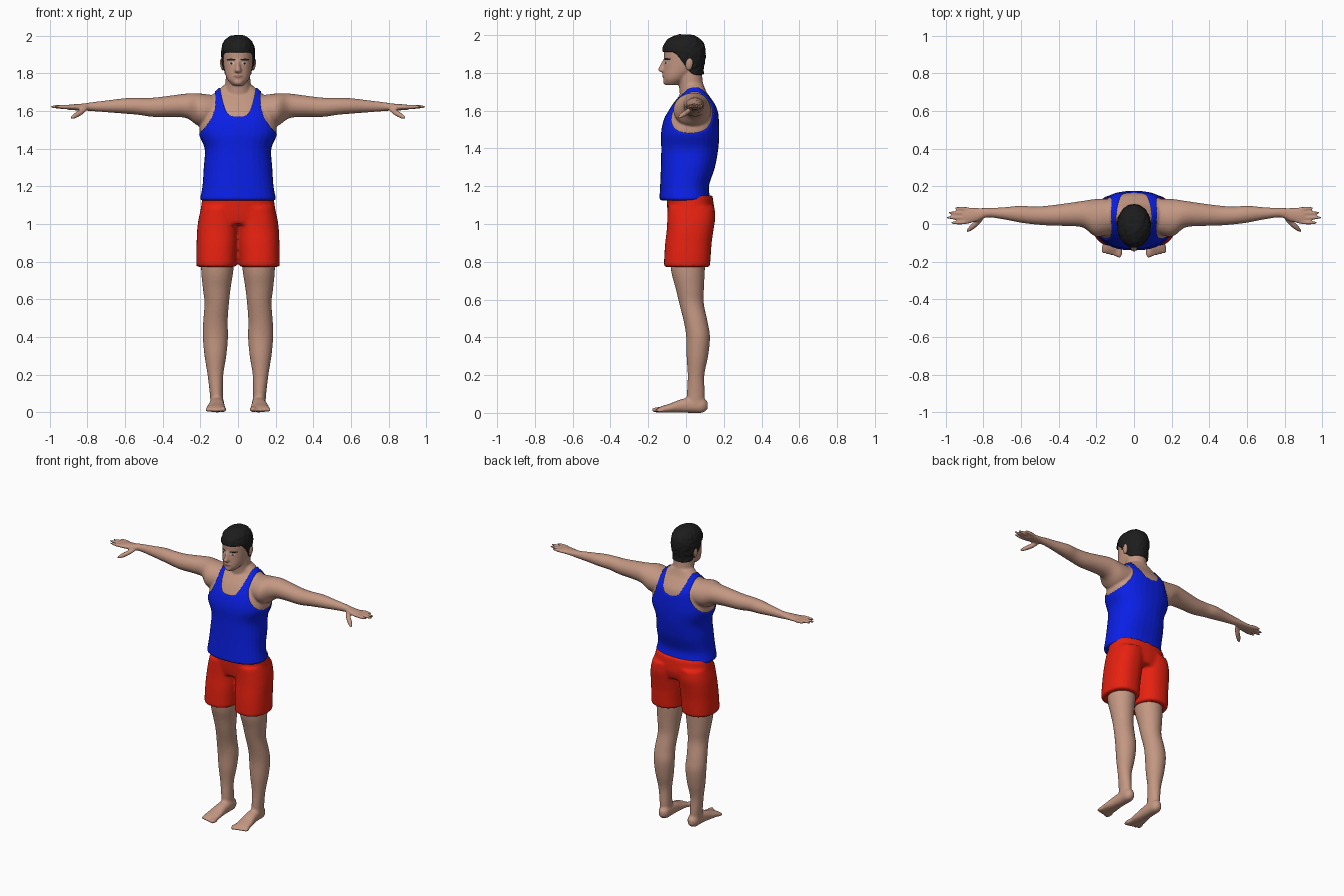
import bpy, bmesh, math
from mathutils import Vector, Matrix, noise

cube = bpy.data.objects.get("Cube")
if cube:
    bpy.data.objects.remove(cube, do_unlink=True)


def material(name, rgb):
    mat = bpy.data.materials.new(name)
    mat.use_nodes = True
    mat.diffuse_color = (*rgb, 1)
    bsdf = next(n for n in mat.node_tree.nodes if n.type == "BSDF_PRINCIPLED")
    bsdf.inputs["Base Color"].default_value = (*rgb, 1)
    return mat


SKIN = material("skin", (.55, .31, .225))
BLUE = material("blue cloth", (.003, .014, .8))
RED = material("red cloth", (.8, .015, .005))
BLACK = material("black hair", (.012, .012, .012))
WHITE = material("eye white", (.6, .56, .52))
LIP = material("lip", (.42, .18, .14))


def loft(bm, axis, rings, power=2.0, steps=4, sides=32):
    """Smooth closed tube; each ring is position, two centres, two radii."""
    k = "xyz".index(axis)
    u, w = [i for i in range(3) if i != k]
    rows = [Vector(r) for r in [rings[0], *rings, rings[-1]]]
    path = []
    for a, b, c, d in zip(rows, rows[1:], rows[2:], rows[3:]):
        for t in (i / steps for i in range(steps)):
            path.append((2 * b + (c - a) * t + (2 * a - 5 * b + 4 * c - d) * t ** 2
                         + (3 * b - a - 3 * c + d) * t ** 3) / 2)
    path.append(rows[-1])
    loops = []
    for pos, cu, cw, ru, rw in path:
        loop = []
        for i in range(sides):
            angle = math.tau * i / sides
            c, s = math.cos(angle), math.sin(angle)
            p = Vector()
            p[k] = pos
            p[u] = cu + ru * math.copysign(abs(c) ** (2 / power), c)
            p[w] = cw + rw * math.copysign(abs(s) ** (2 / power), s)
            loop.append(bm.verts.new(p))
        loops.append(loop)
    for low, high in zip(loops, loops[1:]):
        for i in range(sides):
            j = (i + 1) % sides
            bm.faces.new((low[i], low[j], high[j], high[i]))
    bm.faces.new(loops[0])
    bm.faces.new(loops[-1])


def lump(bm, start, end, rx, ry):
    """Ellipsoid stretched between two points."""
    start, end = Vector(start), Vector(end)
    way = end - start
    turn = Vector((0, 0, 1)).rotation_difference(way)
    place = Matrix.LocRotScale((start + end) / 2, turn, (rx, ry, way.length / 2))
    bmesh.ops.create_uvsphere(bm, u_segments=20, v_segments=14, radius=1, matrix=place)


def mirror(bm):
    copy = bmesh.ops.duplicate(bm, geom=bm.verts[:] + bm.edges[:] + bm.faces[:])
    for v in copy["geom"]:
        if isinstance(v, bmesh.types.BMVert):
            v.co.x *= -1


def make(name, bm, mat, voxel=0, smooth=3):
    """Finish a part; a voxel size melts its pieces into one skin."""
    bmesh.ops.recalc_face_normals(bm, faces=bm.faces[:])
    mesh = bpy.data.meshes.new(name)
    bm.to_mesh(mesh)
    bm.free()
    obj = bpy.data.objects.new(name, mesh)
    bpy.context.collection.objects.link(obj)
    if voxel:
        remesh = obj.modifiers.new("Melt", "REMESH")
        remesh.mode = "VOXEL"
        remesh.voxel_size = voxel
        relax = obj.modifiers.new("Relax", "SMOOTH")
        relax.factor = .5
        relax.iterations = smooth
        graph = bpy.context.evaluated_depsgraph_get()
        baked = bpy.data.meshes.new_from_object(obj.evaluated_get(graph))
        obj.modifiers.clear()
        obj.data = baked
    obj.data.materials.clear()
    obj.data.materials.append(mat)
    obj.data.polygons.foreach_set("use_smooth", [True] * len(obj.data.polygons))
    return obj


def patch(source, name, inside, lift, mat):
    """Cover the area where inside() is positive; its rim stays on the surface."""
    bm = bmesh.new()
    bm.from_mesh(source.data)
    value = {v: inside(v.co) for v in bm.verts}
    cuts = []
    for e in bm.edges[:]:
        a, b = (value[v] for v in e.verts)
        if a * b < 0:
            vert = bmesh.utils.edge_split(e, e.verts[0], a / (a - b))[1]
            value[vert] = 0
            cuts.append(vert)
    bmesh.ops.connect_verts(bm, verts=cuts)
    bm.normal_update()
    for v in bm.verts:
        v.co += v.normal * (lift(v.co) if value[v] > 0 else .0005)
    outside = [f for f in bm.faces if sum(value[v] for v in f.verts) <= 0]
    bmesh.ops.delete(bm, geom=outside, context="FACES")
    make(name, bm, mat)


# Arms and hands
bm = bmesh.new()
loft(bm, "x", [(.1, .045, 1.6, .09, .08), (.2, .033, 1.605, .1, .088),
               (.27, .052, 1.627, .071, .066), (.35, .05, 1.626, .061, .057),
               (.45, .045, 1.62, .053, .051), (.53, .045, 1.625, .047, .045),
               (.6, .052, 1.627, .045, .041), (.7, .057, 1.625, .031, .031),
               (.78, .06, 1.623, .025, .023), (.83, .05, 1.621, .035, .018),
               (.89, .044, 1.62, .043, .015), (.91, .043, 1.62, .038, .011)])
for root, tip, reach in ((.079, .084, .955), (.056, .06, .99),
                         (.033, .034, 1.0), (.01, .006, .975)):
    lump(bm, (.86, root, 1.621), (reach, tip, 1.623), .011, .0105)
lump(bm, (.8, .035, 1.615), (.89, -.042, 1.56), .014, .015)
mirror(bm)

# Torso and neck
loft(bm, "z", [(1.13, 0, -.005, .198, .131), (1.2, 0, -.008, .184, .124),
               (1.3, 0, .01, .177, .138), (1.4, 0, .02, .172, .146),
               (1.48, 0, .022, .203, .149), (1.55, 0, .028, .2, .141),
               (1.62, 0, .04, .182, .12), (1.67, 0, .043, .152, .086),
               (1.7, 0, .045, .12, .063), (1.74, 0, .04, .072, .052)], 2.35)
loft(bm, "z", [(1.6, 0, .035, .08, .06), (1.72, 0, .028, .068, .064),
               (1.78, 0, .02, .065, .066), (1.86, 0, .015, .06, .07)])

# Head with nose, mouth and chin
loft(bm, "z", [(1.735, 0, -.075, .028, .028), (1.76, 0, -.06, .052, .058),
               (1.79, 0, -.043, .066, .076), (1.83, 0, -.018, .075, .1),
               (1.87, 0, -.011, .079, .104), (1.92, 0, -.01, .08, .106),
               (1.96, 0, -.01, .07, .092), (1.985, 0, -.006, .046, .06),
               (1.994, 0, -.005, .02, .025)], 2.1)
loft(bm, "z", [(1.8, 0, -.112, .008, .01), (1.813, 0, -.124, .018, .024),
               (1.84, 0, -.12, .011, .018), (1.875, 0, -.108, .009, .01)])
lump(bm, (0, -.112, 1.773), (0, -.112, 1.797), .026, .014)
lump(bm, (0, -.1, 1.735), (0, -.102, 1.775), .028, .021)
body = make("upper_body", bm, SKIN, .0062)


# Tank top with scooped neck and deep armholes
def tank_area(p):
    x = abs(p.x)
    armhole = .12 + 3.3 * max(0, 1.64 - p.z) ** 2 - x
    neckline = 1.57 + (.02 if p.y > .05 else 0) + .15 * (x / .095) ** 4 - p.z
    return min(armhole, neckline)


patch(body, "tank_top", tank_area, lambda p: .005, BLUE)


# Short hair, lower behind the ears
def hair_area(p):
    t = min(1, max(0, (p.y + .075) / .125))
    return p.z - 1.91 + .12 * t * t * (3 - 2 * t)


patch(body, "hair", hair_area, lambda p: .009 + .004 * noise.noise(p * 55), BLACK)

# Ears
bm = bmesh.new()
lump(bm, (.08, .012, 1.815), (.09, .022, 1.878), .009, .019)
mirror(bm)
make("ears", bm, SKIN)


# Face details
def spot(x, z, rx, rz):
    def area(p):
        oval = 1 - ((abs(p.x) - x) / rx) ** 2 - ((p.z - z) / rz) ** 2
        return min(oval, -20 * (p.y + .05))
    return area


patch(body, "eyes", spot(.034, 1.853, .016, .006), lambda p: .001, WHITE)
patch(body, "pupils", spot(.034, 1.853, .007, .006), lambda p: .002, BLACK)
patch(body, "eyebrows", spot(.037, 1.873, .026, .006), lambda p: .002, BLACK)
patch(body, "lips", spot(0, 1.785, .026, .007), lambda p: .001, LIP)

# Legs and feet with toes
bm = bmesh.new()
loft(bm, "z", [(.035, .112, .05, .034, .044), (.1, .115, .052, .035, .047),
               (.2, .12, .053, .042, .044), (.3, .12, .06, .058, .057),
               (.4, .12, .064, .067, .063), (.48, .12, .052, .065, .063),
               (.58, .113, .029, .065, .065), (.66, .113, .02, .074, .075),
               (.76, .11, .01, .086, .09), (.9, .105, .012, .088, .095)])
loft(bm, "y", [(.115, .11, .04, .014, .018), (.088, .11, .04, .034, .039),
               (.03, .11, .041, .037, .041), (-.03, .113, .036, .041, .035),
               (-.08, .116, .026, .048, .025), (-.13, .118, .018, .051, .017),
               (-.15, .118, .014, .045, .011)], 2.3)
for i in range(5):
    x = .078 + .021 * i
    size = .016 if i == 0 else .0115
    lump(bm, (x, -.11, .016), (x, -.182 + .006 * i, size), size, size)
mirror(bm)
make("legs", bm, SKIN, .008)

# Shorts
bm = bmesh.new()
loft(bm, "z", [(.772, .115, .005, .107, .122), (.83, .114, .008, .108, .123),
               (.9, .111, .013, .109, .123), (.97, .108, .022, .109, .124),
               (1.03, .103, .028, .106, .127), (1.09, .095, .027, .1, .124)], 2.3)
mirror(bm)
loft(bm, "z", [(1.0, 0, .025, .195, .112), (1.06, 0, .027, .2, .124),
               (1.15, 0, .018, .188, .122)], 2.3)
make("shorts", bm, RED, .01)
